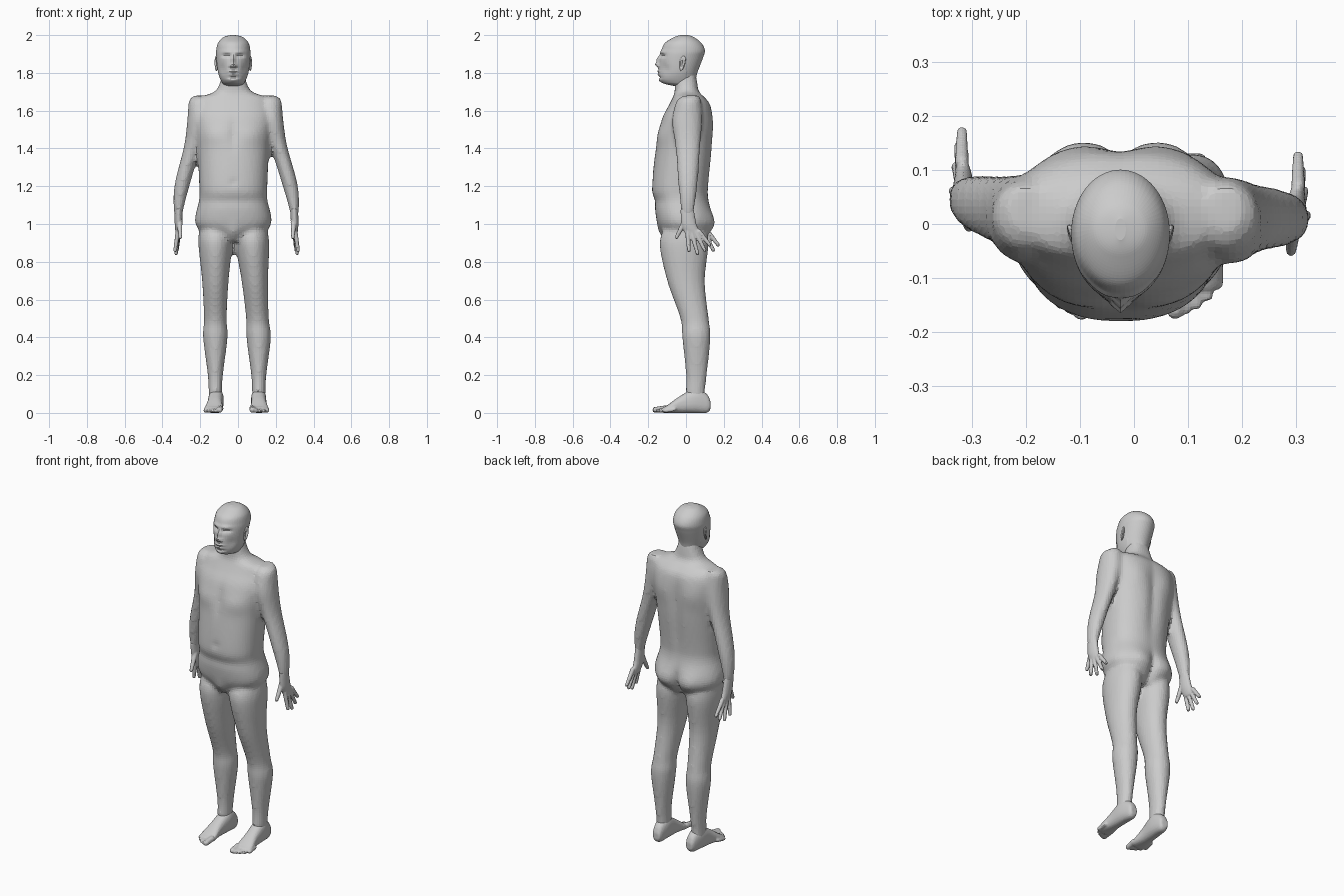
import bpy, bmesh, math
from mathutils import Vector, Matrix

cube = bpy.data.objects.get("Cube")
if cube:
    bpy.data.objects.remove(cube, do_unlink=True)

skin = bpy.data.materials.new("plain_grey")
skin.use_nodes = True
GREY = (0.6, 0.6, 0.6, 1)
skin.diffuse_color = GREY
skin.node_tree.nodes["Principled BSDF"].inputs["Base Color"].default_value = GREY


def spline(before, start, end, after, t):
    """Smooth in-between ring, using the neighbours for the slopes."""
    result = []
    for p, a, b, n in zip(before, start, end, after):
        slope_a, slope_b = (b - p) / 2, (n - a) / 2
        ease = t * t * (3 - 2 * t)
        result.append(a + (b - a) * ease + slope_a * t * (1 - t) ** 2 - slope_b * t * t * (1 - t))
    return result


def loft(bm, rings, centre, segments=32, steps=5, power=2, along_y=False):
    """Skin rings of (position, low, high, half width); centre gives x at a position."""
    fine = []
    for i, (start, end) in enumerate(zip(rings, rings[1:])):
        before, after = rings[max(i - 1, 0)], rings[min(i + 2, len(rings) - 1)]
        fine += [spline(before, start, end, after, k / steps) for k in range(steps)]
    fine.append(rings[-1])
    loops = []
    for position, low, high, width in fine:
        loop = []
        for k in range(segments):
            angle = math.tau * k / segments
            across, along = [math.copysign(abs(v) ** (2 / power), v)
                             for v in (math.cos(angle), math.sin(angle))]
            x = centre(position) + width * across
            h = (low + high) / 2 + (high - low) / 2 * along
            loop.append(bm.verts.new((x, position, h) if along_y else (x, h, position)))
        loops.append(loop)
    for lower, upper in zip(loops, loops[1:]):
        for k in range(segments):
            n = (k + 1) % segments
            bm.faces.new((lower[k], lower[n], upper[n], upper[k]))
    bm.faces.new(loops[0][::-1])
    bm.faces.new(loops[-1])
    return [v for loop in loops for v in loop]


def digit(bm, base, tip, thick, thin):
    """Tapered capsule for a finger or toe."""
    base, tip = Vector(base), Vector(tip)
    for point, radius in ((base, thick), (tip, thin)):
        bmesh.ops.create_uvsphere(bm, u_segments=12, v_segments=8, radius=radius,
                                  matrix=Matrix.Translation(point))
    span = tip - base
    turn = span.to_track_quat('Z', 'Y').to_matrix().to_4x4()
    bmesh.ops.create_cone(bm, cap_ends=True, segments=12, radius1=thick, radius2=thin,
                          depth=span.length, matrix=Matrix.Translation((base + tip) / 2) @ turn)


def mound(verts, z, wide, tall, out, x=0, facing=-1):
    """Raise (or hollow) a soft spot at middle + x and middle - x on the front or back."""
    for v in verts:
        if v.co.y * facing > 0:
            across = (abs(v.co.x - MIDDLE) - x) / wide
            up = (v.co.z - z) / tall
            v.co.y += facing * out * math.exp(-across * across - up * up)


def finish(name, bm, voxel=0, smooth=0):
    """Make the object; with a voxel size, fuse its overlapping pieces first."""
    bmesh.ops.recalc_face_normals(bm, faces=bm.faces)
    mesh = bpy.data.meshes.new(name)
    bm.to_mesh(mesh)
    bm.free()
    ob = bpy.data.objects.new(name, mesh)
    bpy.context.collection.objects.link(ob)
    if voxel:
        blend = ob.modifiers.new("blend", 'REMESH')
        blend.mode, blend.voxel_size = 'VOXEL', voxel
        soften = ob.modifiers.new("soften", 'SMOOTH')
        soften.factor, soften.iterations = 0.5, smooth
        bpy.context.view_layer.update()
        graph = bpy.context.evaluated_depsgraph_get()
        ob.data = bpy.data.meshes.new_from_object(ob.evaluated_get(graph))
        ob.modifiers.clear()
    ob.data.materials.clear()
    ob.data.materials.append(skin)


def arm_centre(z):
    """The arm swings outward in a gentle S from shoulder to wrist."""
    t = min(max((1.65 - z) / 0.6, 0), 1)
    return -0.2 - 0.115 * t * t * (3 - 2 * t)


def to_left(verts):
    """Carry right arm geometry to the left side, which hangs further forward."""
    for v in verts:
        drop = min(max((1.6 - v.co.z) / 0.6, 0), 1)
        v.co.x = -v.co.x - 0.03 + 0.015 * drop
        v.co.y -= 0.045 * drop


MIDDLE = -0.025

# Torso and neck
body = bmesh.new()
torso = loft(body, [(0.91, -0.1, 0.09, 0.11), (1, -0.15, 0.14, 0.2), (1.13, -0.17, 0.12, 0.18),
                    (1.2, -0.18, 0.12, 0.18), (1.4, -0.16, 0.14, 0.19), (1.55, -0.13, 0.14, 0.21),
                    (1.63, -0.09, 0.13, 0.2), (1.67, -0.07, 0.1, 0.18), (1.7, -0.06, 0.07, 0.1),
                    (1.75, -0.06, 0.06, 0.07), (1.8, -0.06, 0.05, 0.06)],
             centre=lambda z: MIDDLE, segments=56, steps=8, power=2.3)
# Chest, breastbone, navel, waist crease and groin
mound(torso, x=0.1, z=1.47, wide=0.07, tall=0.05, out=0.01)
mound(torso, z=1.48, wide=0.02, tall=0.08, out=-0.01)
mound(torso, z=1.22, wide=0.015, tall=0.015, out=-0.01)
mound(torso, z=1.12, wide=0.2, tall=0.02, out=-0.006)
mound(torso, z=0.95, wide=0.03, tall=0.04, out=0.015)
# Buttocks, cleft, shoulder blades and spine
mound(torso, x=0.09, z=1, wide=0.06, tall=0.07, out=0.02, facing=1)
mound(torso, z=0.97, wide=0.02, tall=0.08, out=-0.03, facing=1)
mound(torso, x=0.1, z=1.53, wide=0.06, tall=0.07, out=0.01, facing=1)
mound(torso, z=1.4, wide=0.03, tall=0.2, out=-0.015, facing=1)

# Legs: the right stands straight, the left slants outward
LEG = [(1, -0.1, 0.1, 0.08), (0.9, -0.14, 0.12, 0.09), (0.7, -0.1, 0.1, 0.07),
       (0.5, -0.03, 0.12, 0.06), (0.4, -0.02, 0.13, 0.065), (0.2, 0, 0.11, 0.04),
       (0.1, 0, 0.1, 0.035), (0.05, 0.02, 0.11, 0.03)]
loft(body, LEG, centre=lambda z: -0.12)
loft(body, LEG, centre=lambda z: 0.11 - 0.07 * max(z - 0.4, 0))

# Arms
ARM = [(1.68, -0.01, 0.07, 0.03), (1.65, -0.05, 0.08, 0.06), (1.55, -0.07, 0.09, 0.06),
       (1.4, -0.04, 0.09, 0.045), (1.2, -0.01, 0.09, 0.04), (1.04, 0.02, 0.08, 0.02)]
loft(body, ARM, centre=arm_centre)
to_left(loft(body, ARM, centre=arm_centre))
finish("body", body, voxel=0.013, smooth=4)

# Hands, with the fingers fanned out towards the back
for name in ("right_hand", "left_hand"):
    hand = bmesh.new()
    loft(hand, [(1.08, 0.01, 0.08, 0.02), (1, 0.02, 0.1, 0.02),
                (0.95, 0.04, 0.12, 0.015), (0.93, 0.06, 0.11, 0.01)], centre=arm_centre)
    digit(hand, base=(-0.31, 0.04, 1.02), tip=(-0.305, -0.005, 0.93), thick=0.016, thin=0.01)
    for i, length in enumerate((0.1, 0.12, 0.11, 0.09)):
        fan = math.radians(5 + 11 * i)
        base = Vector((-0.318, 0.052 + 0.021 * i, 0.96))
        reach = Vector((0.005 * i - 0.015, length * math.sin(fan), -length * math.cos(fan)))
        digit(hand, base, base + reach, thick=0.013, thin=0.01)
    if name == "left_hand":
        to_left(hand.verts)
    finish(name, hand, voxel=0.0045, smooth=3)

# Feet with five toes each, built with x pointing outward
for name, side, ankle, turn in (("right_foot", -1, -0.12, 5), ("left_foot", 1, 0.11, 1)):
    foot = bmesh.new()
    loft(foot, [(0.13, 0.02, 0.06, 0.02), (0.11, 0, 0.1, 0.03), (0.05, 0, 0.13, 0.04),
                (-0.03, 0, 0.09, 0.04), (-0.1, 0, 0.04, 0.05), (-0.12, 0, 0.03, 0.04)],
         centre=lambda y: 0, power=2.4, along_y=True)
    for i in range(5):
        x, y = 0.02 * i - 0.037, 0.003 * i * i - 0.16
        radius = 0.011 if i else 0.016
        digit(foot, base=(x, y + 0.05, radius + 0.008), tip=(x, y, radius), thick=radius, thin=radius)
    spin = Matrix.Rotation(math.radians(turn), 3, 'Z')
    for v in foot.verts:
        x, y, z = spin @ v.co
        v.co = (ankle + side * x, y, z)
    finish(name, foot, voxel=0.006, smooth=3)

# Head
head = bmesh.new()
skull = loft(head, [(1.73, -0.06, 0.04, 0.04), (1.75, -0.13, 0.05, 0.06), (1.8, -0.145, 0.06, 0.08),
                    (1.88, -0.14, 0.09, 0.09), (1.92, -0.13, 0.1, 0.09), (1.96, -0.11, 0.08, 0.08),
                    (1.99, -0.06, 0.04, 0.05), (2, -0.03, 0.01, 0.01)],
             centre=lambda z: MIDDLE, segments=64, steps=9)
# Eye sockets, eyeballs, brows and cheeks
mound(skull, x=0.035, z=1.89, wide=0.02, tall=0.01, out=-0.016)
mound(skull, x=0.035, z=1.887, wide=0.01, tall=0.007, out=0.007)
mound(skull, x=0.03, z=1.913, wide=0.03, tall=0.01, out=0.005)
mound(skull, x=0.06, z=1.82, wide=0.02, tall=0.03, out=-0.01)
# Nose bridge, tip and nostrils
mound(skull, z=1.87, wide=0.01, tall=0.02, out=0.015)
mound(skull, z=1.843, wide=0.012, tall=0.012, out=0.018)
mound(skull, x=0.014, z=1.838, wide=0.008, tall=0.008, out=0.009)
# Lips, the hollow below them and the chin
mound(skull, z=1.808, wide=0.024, tall=0.006, out=0.007)
mound(skull, z=1.791, wide=0.02, tall=0.006, out=0.006)
mound(skull, z=1.777, wide=0.03, tall=0.006, out=-0.006)
mound(skull, z=1.76, wide=0.02, tall=0.01, out=0.005)
finish("head", head)

# Ears, hollowed on the outer face
for name, side in (("right_ear", -1), ("left_ear", 1)):
    ear = bmesh.new()
    bmesh.ops.create_uvsphere(ear, u_segments=20, v_segments=14, radius=1)
    for v in ear.verts:
        x, y, z = v.co
        if x > 0:
            x -= 1.3 * math.exp(-4 * (y * y + z * z))
        y *= 0.8 + 0.25 * z
        v.co = (MIDDLE + side * (0.09 + 0.01 * x + 0.006 * y), 0.02 * y + 0.006 * z - 0.02, 1.85 + 0.04 * z)
    finish(name, ear)
